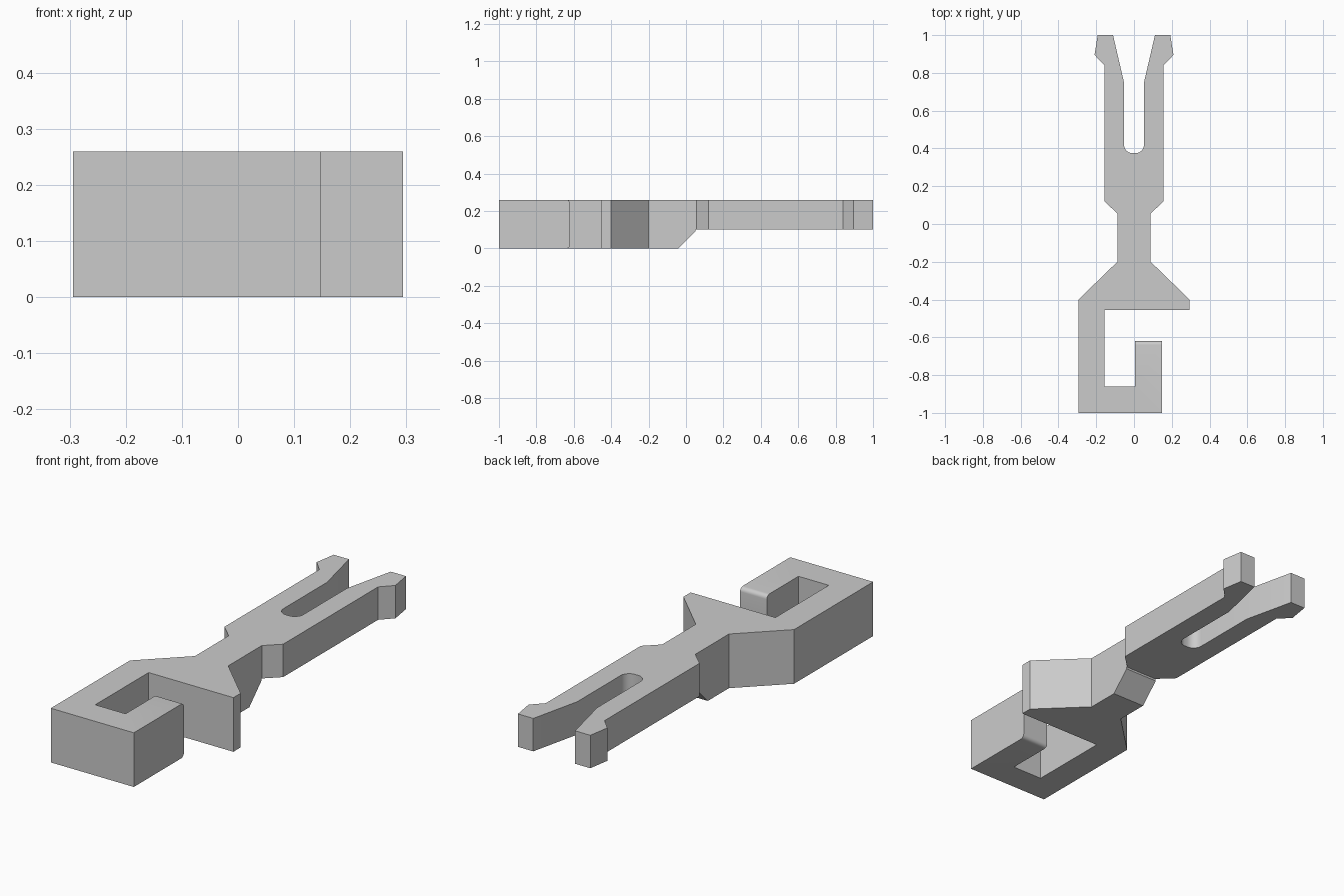
import bpy, bmesh, math
from mathutils import Vector

cube = bpy.data.objects.get("Cube")
if cube:
    bpy.data.objects.remove(cube, do_unlink=True)

HEIGHT = 0.26
HOOK_TIP_Y = -0.62

grey = bpy.data.materials.new("plain_grey")
grey.use_nodes = True
grey.diffuse_color = (0.6, 0.6, 0.6, 1)
grey.node_tree.nodes["Principled BSDF"].inputs["Base Color"].default_value = (0.6, 0.6, 0.6, 1)


def prism(name, points, offset, round_tip=False):
    """Extrude a closed 3D outline along an offset vector."""
    bm = bmesh.new()
    face = bm.faces.new([bm.verts.new(p) for p in points])
    made = bmesh.ops.extrude_face_region(bm, geom=[face])["geom"]
    bmesh.ops.translate(bm, vec=Vector(offset),
                        verts=[v for v in made if isinstance(v, bmesh.types.BMVert)])
    bmesh.ops.recalc_face_normals(bm, faces=bm.faces)
    if round_tip:
        # Rounded upper and lower edges of the hook tip
        edges = [e for e in bm.edges
                 if all(abs(v.co.y - HOOK_TIP_Y) < 1e-4 for v in e.verts)
                 and abs(e.verts[0].co.z - e.verts[1].co.z) < 1e-4]
        bmesh.ops.bevel(bm, geom=edges, offset=0.02, segments=6,
                        profile=0.5, affect='EDGES')
    mesh = bpy.data.meshes.new(name)
    bm.to_mesh(mesh)
    bm.free()
    mesh.materials.append(grey)
    obj = bpy.data.objects.new(name, mesh)
    bpy.context.collection.objects.link(obj)
    return obj


# Symmetric half: shoulder, neck, barbed prong and slot side
half = [(0.294, -0.4), (0.088, -0.2), (0.088, 0.055), (0.156, 0.12),
        (0.156, 0.84), (0.209, 0.895), (0.192, 1), (0.111, 1), (0.053, 0.75)]

# Rounded end of the slot, right half
r, slot_half, slot_end = 0.045, 0.053, 0.375
for i in range(9):
    a = math.radians(90) * i / 8
    half.append((slot_half - r + r * math.cos(a), slot_end + r - r * math.sin(a)))
outline = half + [(-x, y) for x, y in reversed(half)]

# Open hook at the front
outline += [(-0.294, -1), (0.147, -1), (0.147, HOOK_TIP_Y), (0.005, HOOK_TIP_Y),
            (0.005, -0.86), (-0.156, -0.86), (-0.156, -0.455), (0.294, -0.455)]
body = prism("clip_body", [(x, y, 0) for x, y in outline], (0, 0, HEIGHT), True)

# Underside relief: ramp below the neck, then the thinner fork
relief = [(-0.04, 0), (0.052, 0.092), (0.052, 0.102), (1.1, 0.102),
          (1.1, -0.1), (-0.04, -0.1)]
cutter = prism("underside_cutter", [(-0.5, y, z) for y, z in relief], (1, 0, 0))
cutter.hide_render = True
cutter.hide_viewport = True
cut = body.modifiers.new("underside_relief", 'BOOLEAN')
cut.operation = 'DIFFERENCE'
cut.solver = 'EXACT'
cut.object = cutter

# Apply the cut and smooth only the curved areas
bpy.ops.object.select_all(action='DESELECT')
bpy.context.view_layer.objects.active = body
body.select_set(True)
bpy.ops.object.modifier_apply(modifier=cut.name)
bpy.data.objects.remove(cutter, do_unlink=True)
bpy.ops.object.shade_smooth_by_angle(angle=math.radians(30))
